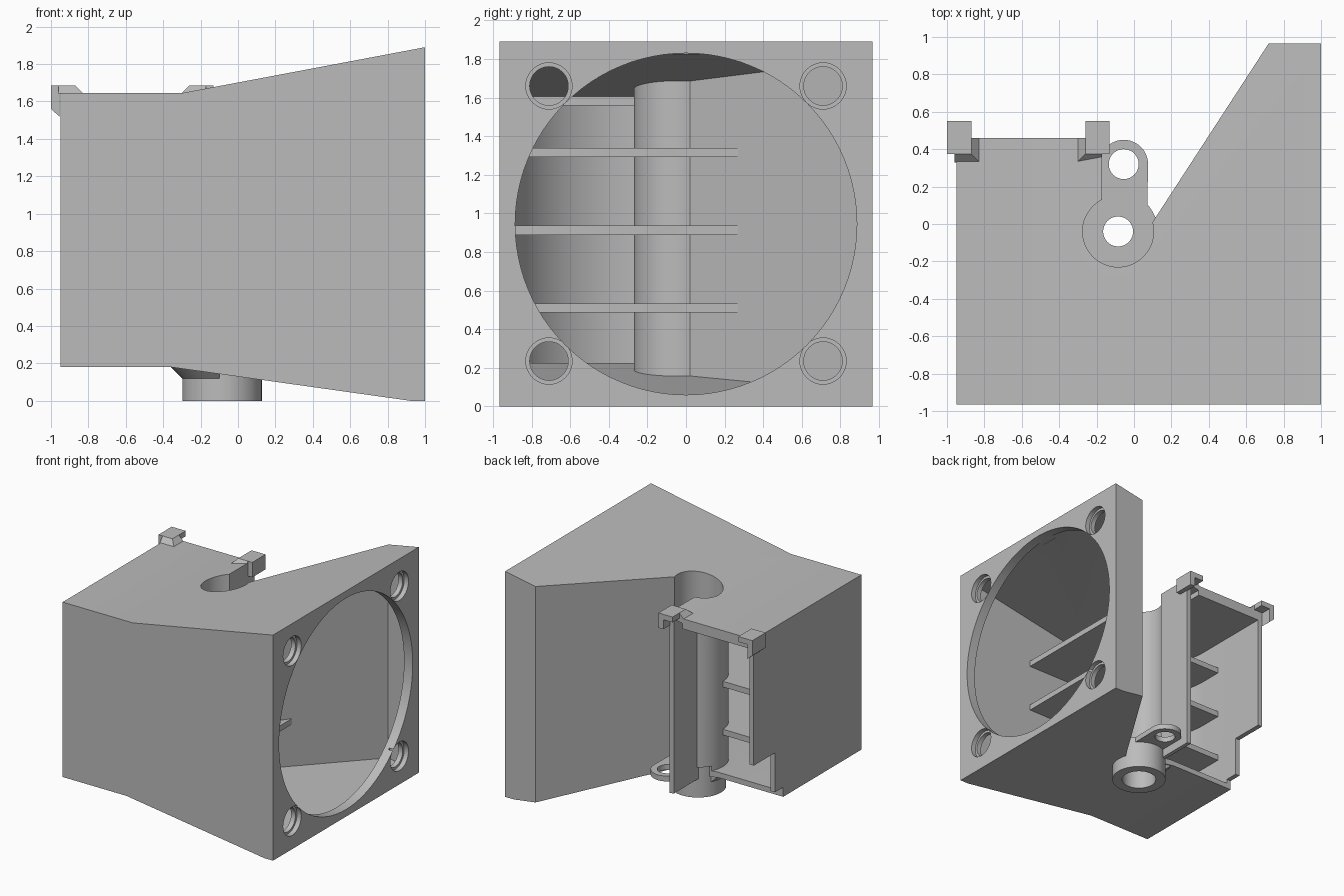
import bpy, bmesh, math

if "Cube" in bpy.data.objects:
    bpy.data.objects.remove(bpy.data.objects["Cube"])

grey = bpy.data.materials.new("plain_grey")
grey.diffuse_color = (0.5, 0.5, 0.5, 1)
grey.use_nodes = True
grey.node_tree.nodes["Principled BSDF"].inputs["Base Color"].default_value = grey.diffuse_color
PX, PY = -0.085, -0.04          # axis of the screw channel


def arc(cx, cy, r, a0, a1, n):
    return [(cx + r * math.cos(math.radians(a0 + (a1 - a0) * i / n)),
             cy + r * math.sin(math.radians(a0 + (a1 - a0) * i / n))) for i in range(n + 1)]


def prism(name, pts, lo, hi, axis="z"):
    """Extrude a 2D outline along z (xy points), y (xz points) or x (yz points)."""
    place = {"z": lambda a, b, h: (a, b, h), "y": lambda a, b, h: (a, h, b),
             "x": lambda a, b, h: (h, a, b)}[axis]
    bm = bmesh.new()
    bottom = [bm.verts.new(place(a, b, lo)) for a, b in pts]
    top = [bm.verts.new(place(a, b, hi)) for a, b in pts]
    bm.faces.new(bottom)
    bm.faces.new(top)
    n = len(pts)
    for i in range(n):
        j = (i + 1) % n
        bm.faces.new((bottom[i], bottom[j], top[j], top[i]))
    bmesh.ops.recalc_face_normals(bm, faces=bm.faces)
    me = bpy.data.meshes.new(name)
    bm.to_mesh(me)
    bm.free()
    me.materials.append(grey)
    ob = bpy.data.objects.new(name, me)
    bpy.context.collection.objects.link(ob)
    return ob


def box(name, x0, x1, y0, y1, z0, z1):
    return prism(name, [(x0, y0), (x1, y0), (x1, y1), (x0, y1)], z0, z1)


def disc(name, a, b, r, lo, hi, axis="z", n=48):
    return prism(name, arc(a, b, r, 0, 360, n)[:-1], lo, hi, axis)


def boolean(ob, other, op="DIFFERENCE"):
    mod = ob.modifiers.new("cut", "BOOLEAN")
    mod.operation, mod.object, mod.solver = op, other, "EXACT"
    bpy.context.view_layer.objects.active = ob
    bpy.ops.object.modifier_apply(modifier=mod.name)
    bpy.data.objects.remove(other)


def smooth(ob):
    bpy.ops.object.select_all(action="DESELECT")
    ob.select_set(True)
    bpy.context.view_layer.objects.active = ob
    bpy.ops.object.shade_smooth_by_angle(angle=math.radians(25))


# Duct shell: plan outline with screw channel, trimmed by the flared side profile
plan = [(-0.95, -0.965), (1, -0.965), (1, 0.965), (0.72, 0.965)]
plan += arc(PX, PY, 0.19, 15, -243, 40) + [(-0.17, 0.46), (-0.95, 0.46)]
duct = prism("duct_shell", plan, -0.1, 2)
profile = [(-1.1, 0.18), (-0.36, 0.18), (0.92, 0), (1.1, 0), (1.1, 1.909),
           (-0.3, 1.645), (-1.1, 1.645)]
boolean(duct, prism("profile", profile, -1.2, 1.2, "y"), "INTERSECT")

# Hollow interior with a rounded turning corner and open rear outlet
inner = [(0.92, -0.925), (0.92, 0.925), (0.742, 0.925)]
inner += arc(PX, PY, 0.23, 15, -237, 40) + [(-0.21, 0.6), (-0.91, 0.6)]
inner += arc(-0.2, -0.215, 0.71, 180, 270, 32)
cavity = prism("cavity", inner, -0.1, 2)
hollow = [(-1.1, 0.225), (-0.33, 0.225), (0.92, 0.045), (1.1, 0.045), (1.1, 1.867),
          (-0.29, 1.605), (-0.29, 1.56), (-1.1, 1.56)]
boolean(cavity, prism("hollow", hollow, -1.2, 1.2, "y"), "INTERSECT")
boolean(duct, cavity)

# Fan opening and counterbored screw holes
boolean(duct, disc("fan_hole", 0, 0.945, 0.885, 0.88, 1.1, "x", 96))
for y in (-0.71, 0.71):
    for z in (0.235, 1.66):
        boolean(duct, disc("screw_hole", y, z, 0.1, 0.9, 1.1, "x", 32))
        boolean(duct, disc("counterbore", y, z, 0.12, 0.96, 1.1, "x", 32))

# Stepped cut-outs at the lower edge of the outlet
boolean(duct, box("floor_cut", -1.1, -0.21, 0.07, 0.7, 0, 0.26))
boolean(duct, box("wall_cut", -1.1, -0.88, 0.18, 0.7, 0.1, 0.59))
smooth(duct)

# Three horizontal guide vanes
vane = [(-0.93, -0.94), (0.31, -0.94), (0.31, 0.27)]
vane += arc(PX, PY, 0.21, 15, -180, 24) + [(-0.93, -0.04)]
for i, z in enumerate((0.51, 0.912, 1.315)):
    prism("guide_vane_%d" % (i + 1), vane, z - 0.024, z + 0.024)

# Screw boss under the channel, joined to a drilled lug
boss = disc("screw_boss", PX, PY, 0.213, 0, 0.27)
lug = [(-0.18, 0)] + [(0.07, 0)] + arc(-0.055, 0.32, 0.13, 0, 180, 24)
boolean(boss, prism("lug", lug, 0.225, 0.27), "UNION")
boolean(boss, disc("bore", PX, PY, 0.135, -0.1, 0.17))
boolean(boss, disc("screw_bore", PX, PY, 0.08, 0.1, 0.4))
boolean(boss, disc("lug_hole", -0.055, 0.32, 0.08, 0.1, 0.4))
smooth(boss)

# Sloped gusset blending the boss into the duct floor
bm = bmesh.new()
bmesh.ops.create_cone(bm, cap_ends=True, segments=48, radius1=0.213, radius2=0.283, depth=0.07)
bmesh.ops.translate(bm, verts=bm.verts, vec=(PX, PY, 0.155))
me = bpy.data.meshes.new("boss_gusset")
bm.to_mesh(me)
bm.free()
me.materials.append(grey)
gusset = bpy.data.objects.new("boss_gusset", me)
bpy.context.collection.objects.link(gusset)
boolean(gusset, box("trim", -0.5, -0.1, -0.5, 0.06, 0.1, 0.3), "INTERSECT")
boolean(gusset, disc("bore", PX, PY, 0.2, 0, 0.5))
smooth(gusset)


# Corner clips on the upper outlet edge
def clip(name, outer, s):
    """outer = outside x of the clip, s = direction towards its inner side."""
    x = lambda d: outer + s * d
    shape = [(x(0), 1.56), (x(0.045), 1.52 if s > 0 else 1.56), (x(0.045), 1.64),
             (x(0.13), 1.64), (x(0.13), 1.685), (x(0), 1.685)]
    prism(name, shape, 0.375, 0.55, "y")
    # sloped front and side skirts
    bm = bmesh.new()
    lo = [(x(0.04), 0.33), (x(0.175), 0.33), (x(0.175), 0.46), (x(0.04), 0.46)]
    hi = [(x(0.04), 0.375), (x(0.13), 0.375), (x(0.13), 0.46), (x(0.04), 0.46)]
    a = [bm.verts.new((p, q, 1.64)) for p, q in lo]
    b = [bm.verts.new((p, q, 1.685)) for p, q in hi]
    bm.faces.new(a)
    bm.faces.new(b)
    for i in range(4):
        j = (i + 1) % 4
        bm.faces.new((a[i], a[j], b[j], b[i]))
    bmesh.ops.recalc_face_normals(bm, faces=bm.faces)
    me = bpy.data.meshes.new(name + "_skirt")
    bm.to_mesh(me)
    bm.free()
    me.materials.append(grey)
    bpy.context.collection.objects.link(bpy.data.objects.new(name + "_skirt", me))


clip("left_clip", -1.0, 1)
clip("right_clip", -0.13, -1)
